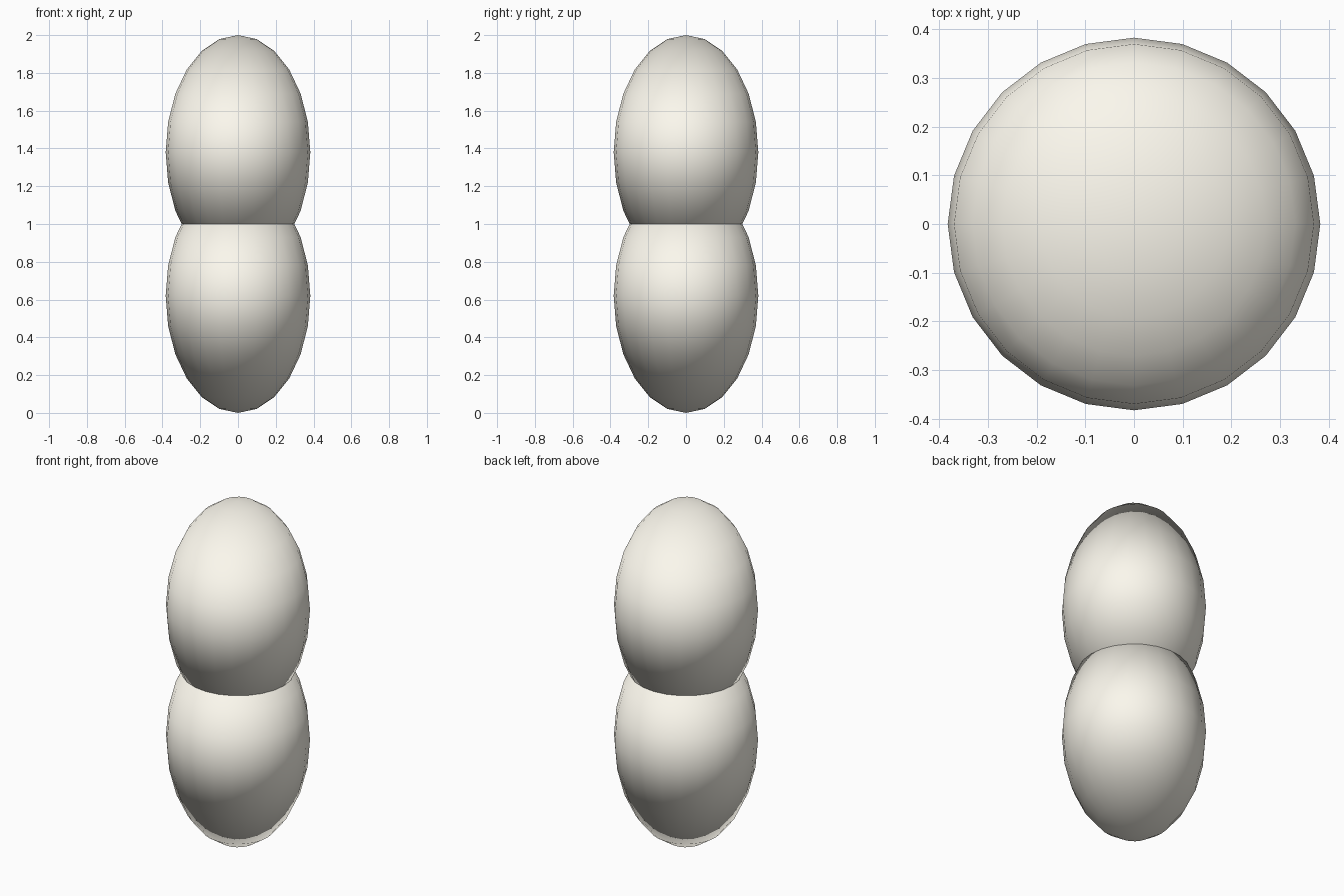
import bpy

if "Cube" in bpy.data.objects:
    bpy.data.objects.remove(bpy.data.objects["Cube"])

RADIUS = 0.383       # horizontal radius
HALF_HEIGHT = 0.62   # vertical radius

cream = bpy.data.materials.new("cream")
cream.diffuse_color = (0.97, 0.94, 0.85, 1)
cream.use_nodes = True
cream.node_tree.nodes["Principled BSDF"].inputs["Base Color"].default_value = cream.diffuse_color


def egg(name, z):
    """Smooth stretched sphere centred at height z."""
    bpy.ops.mesh.primitive_uv_sphere_add(segments=24, ring_count=12, radius=1, location=(0, 0, z))
    ob = bpy.context.object
    ob.name = name
    ob.scale = (RADIUS, RADIUS, HALF_HEIGHT)
    bpy.ops.object.transform_apply(location=False, rotation=False, scale=True)
    bpy.ops.object.shade_smooth()
    # Soft shading: normals radiate from the lobe's centre
    ob.data.normals_split_custom_set_from_vertices([v.co.normalized() for v in ob.data.vertices])
    ob.data.materials.append(cream)
    return ob


# Two equal lobes overlapping at the waist (z = 1)
egg("lower_lobe", HALF_HEIGHT)
egg("upper_lobe", 2 - HALF_HEIGHT)
